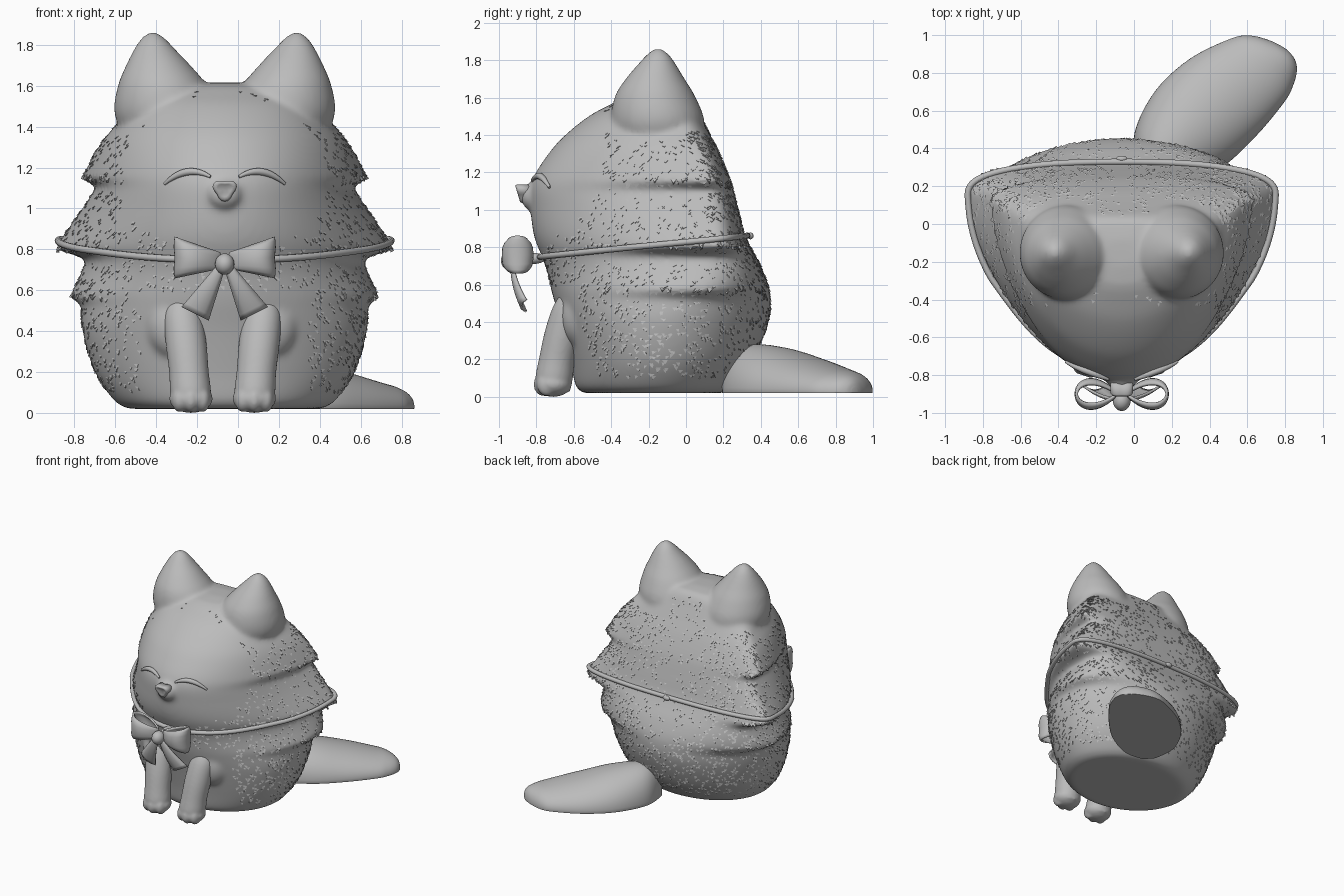
import bpy, bmesh, math, random
from mathutils import Vector

random.seed(4)
if "Cube" in bpy.data.objects:
    bpy.data.objects.remove(bpy.data.objects["Cube"], do_unlink=True)

clay = bpy.data.materials.new("clay grey")
clay.use_nodes = True
GREY = (0.5, 0.5, 0.5, 1)
clay.diffuse_color = GREY
clay.node_tree.nodes["Principled BSDF"].inputs["Base Color"].default_value = GREY

CX = -0.065          # body centre line
TAU = 2 * math.pi
SIDES = ((-1, "right"), (1, "left"))


def finish(name, bm, smooth=True):
    bmesh.ops.recalc_face_normals(bm, faces=bm.faces)
    me = bpy.data.meshes.new(name)
    bm.to_mesh(me)
    bm.free()
    me.materials.append(clay)
    for p in me.polygons:
        p.use_smooth = smooth
    ob = bpy.data.objects.new(name, me)
    bpy.context.collection.objects.link(ob)
    return ob


def fuse(ob, voxel, soften):
    m = ob.modifiers.new("fuse", "REMESH")
    m.mode, m.voxel_size, m.use_smooth_shade = "VOXEL", voxel, True
    ob.modifiers.new("soften", "SMOOTH").iterations = soften


def smooth_rows(rows, steps=6):
    """Catmull-Rom interpolation of a table of rows."""
    out = []
    for i in range(len(rows) - 1):
        quad = (rows[max(i - 1, 0)], rows[i], rows[i + 1], rows[min(i + 2, len(rows) - 1)])
        for k in range(steps):
            t = k / steps
            out.append([b + .5 * t * (c - a + t * (2 * a - 5 * b + 4 * c - d + t * (3 * (b - c) + d - a)))
                        for a, b, c, d in zip(*quad)])
    return out + [list(rows[-1])]


def loft(bm, rings, cap=True, closed=True):
    """Skin a list of equal-length point rings."""
    rows = [[bm.verts.new(p) for p in r] for r in rings]
    n = len(rows[0])
    for a, b in zip(rows, rows[1:]):
        for i in range(n if closed else n - 1):
            j = (i + 1) % n
            bm.faces.new((a[i], a[j], b[j], b[i]))
    if cap:
        bm.faces.new(rows[0])
        bm.faces.new(rows[-1])


def circle(x, y, z, r, n=32):
    return [(x + r * math.cos(TAU * i / n), y + r * math.sin(TAU * i / n), z) for i in range(n)]


def ball(bm, c, r):
    res = bmesh.ops.create_uvsphere(bm, u_segments=24, v_segments=16, radius=1)
    for v in res["verts"]:
        v.co = Vector([v.co[k] * r[k] + c[k] for k in range(3)])


def tube(name, pts, radius, radii, cyclic=False):
    cu = bpy.data.curves.new(name, "CURVE")
    cu.dimensions = "3D"
    cu.bevel_depth = radius
    cu.bevel_resolution = 3
    cu.use_fill_caps = True
    sp = cu.splines.new("POLY")
    sp.points.add(len(pts) - 1)
    for point, p, r in zip(sp.points, pts, radii):
        point.co = (*p, 1)
        point.radius = r
    sp.use_cyclic_u = cyclic
    sp.use_smooth = True
    cu.materials.append(clay)
    bpy.context.collection.objects.link(bpy.data.objects.new(name, cu))


# Body profile: height, half width, front y, back y, y of widest point
PROFILE = smooth_rows([
    (.02, .47, -.55, .20, -.15), (.06, .54, -.59, .26, -.15), (.20, .635, -.62, .36, -.13),
    (.40, .695, -.67, .44, -.10), (.55, .70, -.715, .45, -.04), (.70, .685, -.75, .40, .04),
    (.85, .68, -.81, .32, .10), (1.0, .65, -.83, .28, .10), (1.15, .62, -.825, .24, .08),
    (1.30, .59, -.735, .18, .04), (1.40, .54, -.645, .13, .0), (1.50, .45, -.52, .08, -.08),
    (1.56, .36, -.41, .05, -.12), (1.60, .24, -.32, .01, -.15), (1.615, .08, -.22, -.08, -.15)])
# Fur shelves: lower edge height, overhang, fade height
SHELVES = ((.57, .055, .16), (.80, .135, .30), (1.15, .075, .24))


def section(z):
    for a, b in zip(PROFILE, PROFILE[1:]):
        if z <= b[0]:
            t = (z - a[0]) / (b[0] - a[0])
            return [p + (q - p) * t for p, q in zip(a, b)][1:]
    return PROFILE[-1][1:]


def shelf(z):
    total = 0
    for edge, size, fade in SHELVES:
        d = z - edge
        total += size * (max(0, 1 - d / fade) if d > 0 else max(0, 1 + d / .045))
    return total


def skin(z, ang):
    """Body surface point; angle 0 is +x, 90 degrees is the back."""
    w, yf, yb, yw = section(z)
    c, s = math.cos(ang), math.sin(ang)
    if s < 0:
        x, y = w * c, (yw - yf) * s
    else:
        e = 2 / (2 + min(max((z - .5) * 4, 0), 1))
        x, y = w * math.copysign(abs(c) ** e, c), (yb - yw) * s ** e
    # shelves stand out at the sides and back corners, fading to the front
    k = shelf(z) * math.exp(-((math.asin(s) - .2) / .62) ** 2) / .9
    out = Vector((x, y * .6, 0)).normalized() * k
    return Vector((CX + x, yw + y, z)) + out


def face_y(x, z):
    w, yf, yb, yw = section(z)
    return yw - (yw - yf) * math.sqrt(max(0, 1 - ((x - CX) / w) ** 2))


# Body, head and ears fused into one skin
bm = bmesh.new()
loft(bm, [[skin(.02 + 1.595 * k / 110, TAU * i / 96) for i in range(96)] for k in range(111)])
EAR = smooth_rows([(.27, -.15, 1.30, .20), (.29, -.15, 1.46, .25), (.305, -.165, 1.60, .218),
                   (.325, -.165, 1.70, .158), (.343, -.155, 1.78, .10), (.35, -.15, 1.83, .06),
                   (.352, -.15, 1.862, .02)], 4)
for s, side in SIDES:
    loft(bm, [circle(CX + s * x, y, z, r) for x, y, z, r in EAR])
    ball(bm, (CX - .01 + s * .23, -.56, .43), (.14, .11, .17))
ball(bm, (CX, -.82, 1.07), (.085, .065, .075))
fuse(finish("body", bm), .016, 10)

# Fur tufts: small overhanging wedges pointing down
bm = bmesh.new()
for _ in range(4200):
    z, a = random.uniform(.12, 1.58), random.uniform(0, TAU)
    p = skin(z, a)
    du = (skin(z, a + .02) - p).normalized()
    dz = (skin(z - .015, a) - p).normalized()
    n = dz.cross(du).normalized()
    if n.dot(p - Vector((CX, -.1, z))) < 0:
        n = -n
    on_face = p.y < -.25 and math.hypot((p.x - CX) / .50, (z - 1.17) / .40) < 1
    on_belly = p.y < -.40 and abs(p.x - CX) < .42 and z < .62
    on_ear = z > 1.38 and math.hypot(abs(p.x - CX) - .30, p.y + .15) < .27
    if on_face or on_belly or on_ear:
        continue
    w, h = random.uniform(.012, .022), random.uniform(.02, .034)
    tip = p + dz * h + du * random.uniform(-.018, .018)
    l, r, t, b = [bm.verts.new(v) for v in (p - du * w - n * .004, p + du * w - n * .004,
                                            tip + n * .005, tip - n * .012)]
    for f in ((l, r, t), (l, t, b), (r, b, t), (l, b, r)):
        bm.faces.new(f)
finish("fur_tufts", bm, False)

# Front legs with toes
LEG = smooth_rows([(.155, -.705, .03, .085), (.157, -.705, .10, .10), (.165, -.69, .20, .097),
                   (.18, -.655, .35, .10), (.195, -.62, .48, .092), (.20, -.60, .56, .06),
                   (.20, -.59, .60, .02)], 4)
for s, side in SIDES:
    bm = bmesh.new()
    mid = CX - .01
    loft(bm, [circle(mid + s * x, y, z, r) for x, y, z, r in LEG])
    ball(bm, (mid + s * .155, -.71, .07), (.107, .10, .07))
    for k in (-1, 0, 1):
        ball(bm, (mid + s * .155 + k * .055, -.76 + abs(k) * .018, .065), (.04, .055, .062))
    fuse(finish(side + "_front_leg", bm), .01, 5)

# Tail: domed leaf with a flat underside
TAIL = smooth_rows([(.20, .10, .20, .16), (.32, -.02, .36, .255), (.55, -.083, .455, .245),
                    (.80, -.077, .462, .19), (1.03, -.04, .40, .135), (1.12, -.005, .345, .115),
                    (1.18, .035, .26, .09), (1.21, .075, .19, .06), (1.22, .11, .15, .03)], 5)
bm = bmesh.new()
u, v = Vector((.75, .66, 0)), Vector((-.66, .75, 0))
rings = []
for d, lo, hi, h in TAIL:
    ring = []
    for i in range(37):
        a = -.35 + (math.pi + .7) * i / 36
        up = .03 + .8 * (h - .01) * math.sin(a) if a < 0 or a > math.pi else .03 + (h - .01) * math.sin(a)
        ring.append(u * d + v * ((lo + hi) / 2 + (hi - lo) / 2 * math.cos(a)) + Vector((0, 0, max(.02, up))))
    rings.append(ring)
loft(bm, rings)
tail = finish("tail", bm)
bpy.context.view_layer.objects.active = tail
tail.select_set(True)
bpy.ops.object.shade_smooth_by_angle(angle=math.radians(50))

# Closed, smiling eyes
for s, side in SIDES:
    pts, rad = [], []
    for i in range(15):
        t = i / 14
        x = CX + s * (.07 + .225 * t)
        z = 1.155 + .13 * t * (1 - t) - .035 * t * t
        pts.append((x, face_y(x, z) - .006, z))
        rad.append(.4 + .6 * math.sin(math.pi * t))
    tube(side + "_eye", pts, .018, rad)

# Nose: rounded triangle pointing down
bm = bmesh.new()
rings = []
for y, k in ((-.83, 1), (-.89, 1), (-.902, .85), (-.897, .6), (-.893, .3)):
    ring = []
    for i in range(24):
        a = TAU * i / 24
        r = .05 * (1 + .17 * math.sin(3 * a)) * k
        ring.append((CX + r * 1.1 * math.cos(a), y - .3 * r * math.sin(a), 1.092 + r * math.sin(a)))
    rings.append(ring)
loft(bm, rings)
finish("nose", bm)

# Collar strap following the body, rising towards the back
strap = []
for i in range(120):
    a = TAU * i / 120
    z = .75 + (skin(.82, a).y + .78) * .10
    q = skin(z, a)
    strap.append(q + Vector((q.x - CX, q.y + .1, 0)).normalized() * .012)
tube("collar", strap, .017, [1] * len(strap), cyclic=True)
bm = bmesh.new()
ball(bm, (CX, .345, .86), (.03, .016, .018))
finish("collar_clasp", bm)

# Bow: two puffed ribbon loops, two tails and a knot
BY, BZ = -.90, .745
for s, side in SIDES:
    bm = bmesh.new()
    rows = []
    for i in range(36):
        a = TAU * i / 36
        t = (1 - math.cos(a)) / 2
        y = .105 * math.sin(a) * (.2 + .8 * math.sqrt(t))
        h = .04 + .062 * t
        rows.append([(CX + s * (.02 + .225 * t - .02 * t * k * k + .02 * t * abs(k)),
                      BY + y * (1 - .35 * k ** 4), BZ + .015 * t + h * k)
                     for k in (-1, -.8, -.5, 0, .5, .8, 1)])
    loft(bm, rows + [rows[0]], cap=False, closed=False)
    bmesh.ops.remove_doubles(bm, verts=bm.verts, dist=.0005)
    finish(side + "_bow_loop", bm).modifiers.new("thickness", "SOLIDIFY").thickness = .014
    bm = bmesh.new()
    rows = []
    for i in range(11):
        t = i / 10
        c = Vector((CX + s * (.02 + .125 * t), -.94 + .05 * t * t, .71 - .225 * t))
        w = .02 + .047 * t
        rows.append([c + Vector((s * w * k, .03 * k * k * (.3 + .7 * t), w * .5 * k)) for k in (-1, -.5, 0, .5, 1)])
    loft(bm, rows, cap=False, closed=False)
    finish(side + "_bow_tail", bm).modifiers.new("thickness", "SOLIDIFY").thickness = .014
bm = bmesh.new()
ball(bm, (CX, -.935, .728), (.047, .055, .052))
ball(bm, (CX, -.82, .74), (.035, .07, .03))
finish("bow_knot", bm)
